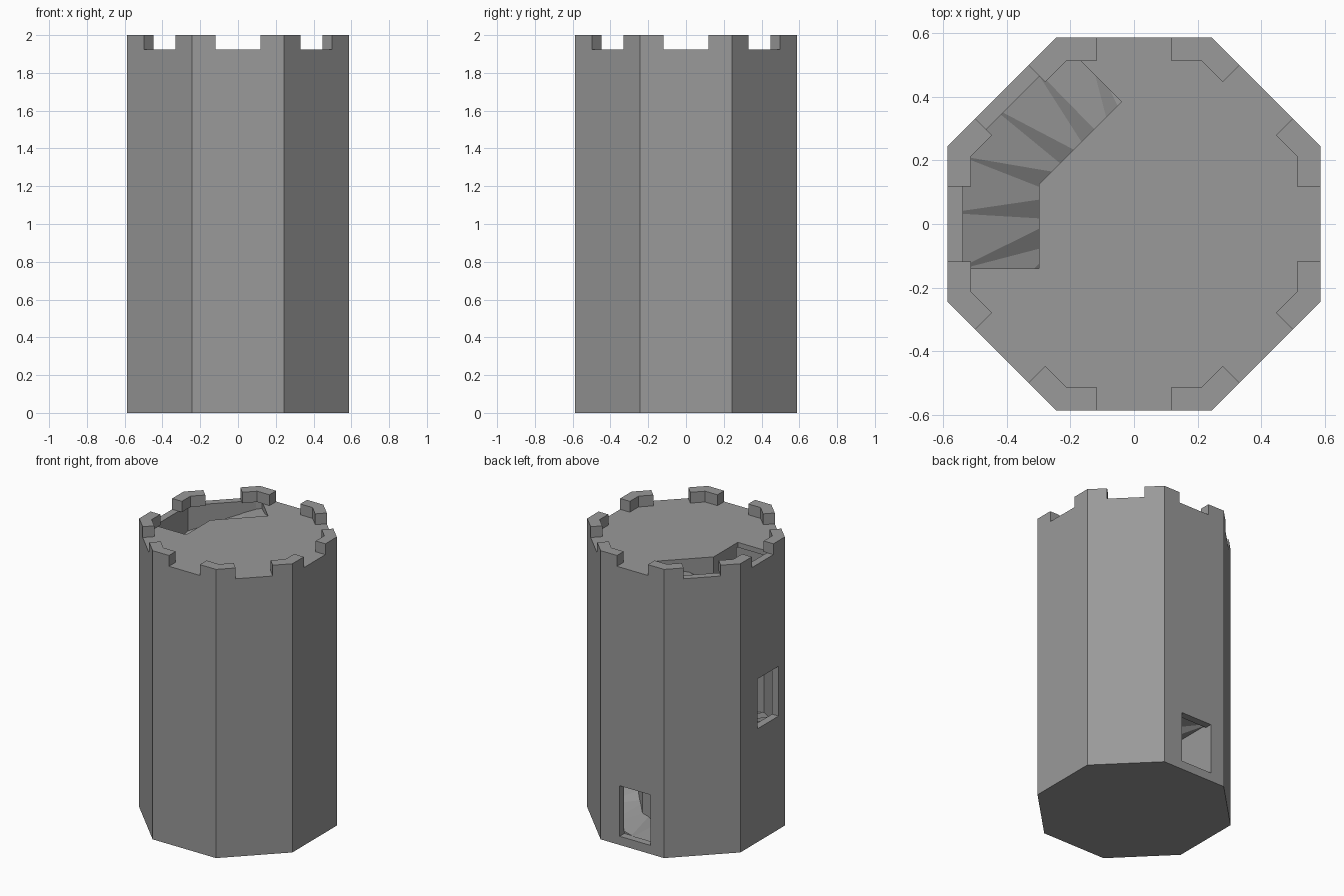
import bpy, bmesh
from math import cos, sin, tan, radians, pi
from mathutils import Matrix, Vector

if "Cube" in bpy.data.objects:
    bpy.data.objects.remove(bpy.data.objects["Cube"])

APO, FLOOR, TOP = 0.587, 1.925, 2.0   # outer apothem, roof level, merlon top
CORE, WALL = 0.30, 0.537              # stair passage between these apothems

stone = bpy.data.materials.new("stone")
stone.diffuse_color = (0.32, 0.32, 0.32, 1)
stone.use_nodes = True
stone.node_tree.nodes["Principled BSDF"].inputs["Base Color"].default_value = stone.diffuse_color


def link(bm, name):
    bmesh.ops.recalc_face_normals(bm, faces=bm.faces)
    me = bpy.data.meshes.new(name)
    bm.to_mesh(me)
    bm.free()
    me.materials.append(stone)
    ob = bpy.data.objects.new(name, me)
    bpy.context.collection.objects.link(ob)
    return ob


def add_prism(bm, pts, z0, z1):
    lo = [bm.verts.new((x, y, z0)) for x, y in pts]
    hi = [bm.verts.new((x, y, z1)) for x, y in pts]
    n = len(pts)
    bm.faces.new(lo[::-1])
    bm.faces.new(hi)
    for i in range(n):
        j = (i + 1) % n
        bm.faces.new((lo[i], lo[j], hi[j], hi[i]))


def prism(name, pts, z0, z1):
    bm = bmesh.new()
    add_prism(bm, pts, z0, z1)
    return link(bm, name)


def octagon(a):
    r = a / cos(pi / 8)
    return [(r * cos(pi / 8 + i * pi / 4), r * sin(pi / 8 + i * pi / 4)) for i in range(8)]


def boolean(ob, cutter, op='DIFFERENCE'):
    mod = ob.modifiers.new("cut", 'BOOLEAN')
    mod.operation, mod.object, mod.solver = op, cutter, 'EXACT'
    dg = bpy.context.evaluated_depsgraph_get()
    me = bpy.data.meshes.new_from_object(ob.evaluated_get(dg))
    ob.modifiers.clear()
    ob.data = me
    bpy.data.objects.remove(cutter)


def spiral(name, k0, k1, ceiling, drop=0.0):
    """Winding passage volume, 20 segments per turn, climbing clockwise."""
    bm = bmesh.new()
    rings = []
    for k in range(k0, k1 + 1):
        a = radians(104.6 - 18 * k)
        z = max(0.008 + 0.047 * k, 0.008) - drop
        h = ceiling(z)
        rings.append([bm.verts.new((r * cos(a), r * sin(a), zz))
                      for r, zz in ((0.24, z), (0.585, z), (0.585, h), (0.24, h))])
    for p, q in zip(rings, rings[1:]):
        bm.faces.new((p[1], p[0], q[0]))
        bm.faces.new((p[1], q[0], q[1]))
        bm.faces.new((p[2], p[3], q[3]))
        bm.faces.new((p[2], q[3], q[2]))
        bm.faces.new((p[1], q[1], q[2], p[2]))
        bm.faces.new((p[0], p[3], q[3], q[0]))
    bm.faces.new(rings[0])
    bm.faces.new(rings[-1])
    return link(bm, name)


# solid octagonal tower
tower = prism("tower", octagon(APO), 0, FLOOR)

# winding stair passage, clipped to the octagonal ring, squared off at the door
passage = spiral("passage_cutter", -1, 36, lambda z: min(z + 0.42, 1.89))
boolean(passage, prism("ring_outer", octagon(WALL), -1, 3), 'INTERSECT')
boolean(passage, prism("ring_inner", octagon(CORE), -1, 3))
boolean(passage, prism("start_trim", [(-0.9, 0.1), (-0.139, 0.1), (-0.139, 0.9), (-0.9, 0.9)], -1, 0.46))
boolean(tower, passage)

# open stairwell in the roof
c, w, t = CORE - 0.001, WALL + 0.001, tan(pi / 8)
s = 0.7071
end = 0.244
well_outline = [(-c, -0.14), (-c, c * t), (s * (end - c), s * (end + c)),
                (s * (end - w), s * (end + w)), (-w, w * t), (-w, -0.14)]
well = spiral("well_cutter", 33, 41, lambda z: 2.2, 0.001)
boolean(well, prism("well_outline", well_outline, -1, 3), 'INTERSECT')
boolean(tower, well)

# back doorway and left window, cut just through the outer wall
inside = WALL - 0.002
boolean(tower, prism("door_cutter", [(-0.138, inside), (0.098, inside), (0.098, 0.65), (-0.138, 0.65)],
                     0.06, 0.41))
boolean(tower, prism("window_cutter", [(-0.65, -0.175), (-inside, -0.175), (-inside, 0.058), (-0.65, 0.058)],
                     0.785, 1.13))

# corner merlons
bm = bmesh.new()
inner = 0.513
for i in range(8):
    def turned(x, y, extra=0):
        v = Matrix.Rotation((i + extra) * pi / 4, 2) @ Vector((x, y))
        return (v.x, v.y)
    add_prism(bm, [turned(APO, 0.118), turned(APO, APO * t), turned(APO, -0.118, 1),
                   turned(inner, -0.118, 1), turned(inner, inner * t), turned(inner, 0.118)],
              FLOOR, TOP)
battlements = link(bm, "battlements")
